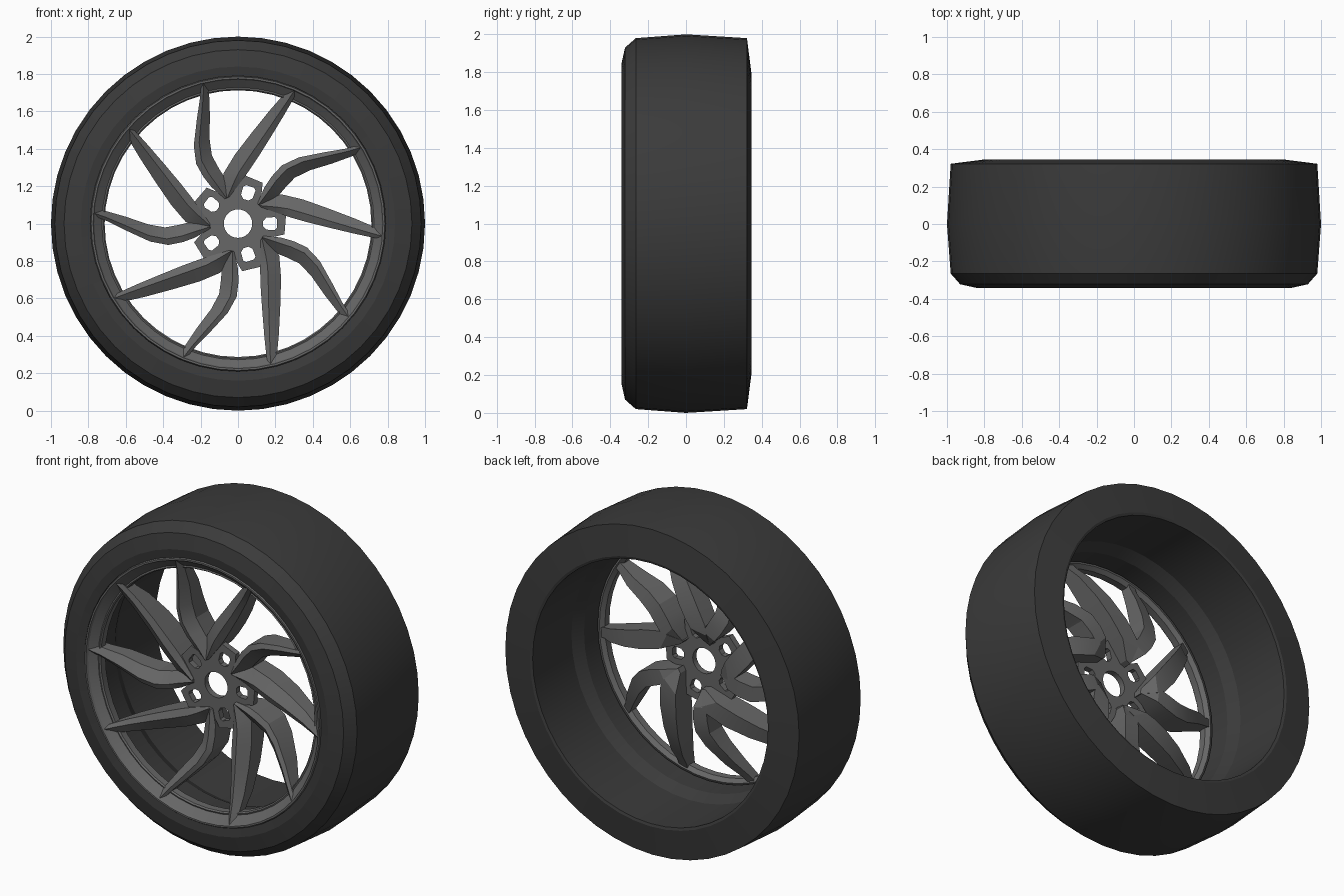
import bpy, bmesh, math
from mathutils import Vector

cube = bpy.data.objects.get("Cube")
if cube:
    bpy.data.objects.remove(cube, do_unlink=True)


def material(name, grey, rough):
    m = bpy.data.materials.new(name)
    m.use_nodes = True
    color = (grey, grey, grey, 1)
    m.diffuse_color = color
    bsdf = m.node_tree.nodes["Principled BSDF"]
    bsdf.inputs["Base Color"].default_value = color
    bsdf.inputs["Roughness"].default_value = rough
    return m


RUBBER = material("dark rubber", 0.043, 0.8)
METAL = material("grey metal", 0.135, 0.5)


def polar(r, deg, y):
    a = math.radians(deg)
    return Vector((r * math.cos(a), y, 1 + r * math.sin(a)))


def loft(bm, rings, closed):
    """Skin a list of equal point loops, closing the ends or the whole path."""
    loops = [[bm.verts.new(p) for p in ring] for ring in rings]
    pairs = list(zip(loops, loops[1:]))
    if closed:
        pairs.append((loops[-1], loops[0]))
    else:
        bm.faces.new(loops[0])
        bm.faces.new(loops[-1])
    for a, b in pairs:
        for i in range(len(a)):
            j = (i + 1) % len(a)
            bm.faces.new((a[i], a[j], b[j], b[i]))


def finish(bm, name, mat, angle):
    bmesh.ops.recalc_face_normals(bm, faces=bm.faces)
    mesh = bpy.data.meshes.new(name)
    bm.to_mesh(mesh)
    bm.free()
    mesh.materials.append(mat)
    ob = bpy.data.objects.new(name, mesh)
    bpy.context.collection.objects.link(ob)
    bpy.ops.object.select_all(action='DESELECT')
    ob.select_set(True)
    bpy.context.view_layer.objects.active = ob
    bpy.ops.object.shade_smooth_by_angle(angle=math.radians(angle))


def lathe(name, profile, mat, sides=48):
    bm = bmesh.new()
    loft(bm, [[polar(r, 360 * i / sides, y) for r, y in profile]
              for i in range(sides)], True)
    finish(bm, name, mat, 20)


# Tyre with its hollow, stepped inner barrel, as (radius, depth)
lathe("tyre", [(0.79, -0.335), (0.84, -0.342), (0.93, -0.322), (0.98, -0.265),
               (1.0, 0), (0.98, 0.322), (0.8, 0.345), (0.785, 0.34),
               (0.785, -0.03), (0.75, -0.1), (0.742, -0.22), (0.79, -0.24)], RUBBER)

# Rim ring with a thin lip and a sloping inner face
lathe("rim_ring", [(0.79, -0.325), (0.785, -0.342), (0.775, -0.342), (0.769, -0.33),
                   (0.728, -0.293), (0.72, -0.296), (0.713, -0.288), (0.713, -0.245),
                   (0.735, -0.225), (0.79, -0.25)], METAL)


# Spoke stations: radius, outer angle, inner angle, front depth, back depth
CURVED = [(0.15, 46, 36, -0.225, -0.12), (0.24, 54, 33, -0.23, -0.07),
          (0.31, 54.5, 37, -0.24, -0.07), (0.39, 53, 39, -0.25, -0.08),
          (0.48, 47.5, 36.5, -0.265, -0.11), (0.6, 39.5, 32.5, -0.285, -0.16),
          (0.7, 34.9, 30.7, -0.31, -0.22), (0.778, 32.8, 29.6, -0.335, -0.25)]
STRAIGHT = [(0.15, 36, 48, -0.225, -0.12), (0.23, 13, 40, -0.23, -0.07),
            (0.28, 7, 34, -0.235, -0.07), (0.37, 1.2, 20.5, -0.25, -0.08),
            (0.49, -2.6, 9.5, -0.265, -0.11), (0.63, -5, 2.3, -0.29, -0.17),
            (0.7, -5.7, -0.4, -0.31, -0.22), (0.778, -6.2, -2.8, -0.335, -0.25)]


def spoke(name, stations, turn):
    bm = bmesh.new()
    rings = []
    for r, outer, inner, front, back in stations:
        ridge = outer + 0.35 * (inner - outer)
        shoulder = front + 0.3 * (back - front)
        section = [(outer, back), (outer, front + 0.015), (ridge, front),
                   (inner, shoulder), (inner, back)]
        rings.append([polar(r, a + turn, y) for a, y in section])
    loft(bm, rings, False)
    finish(bm, name, METAL, 20)


for k in range(5):
    spoke(f"curved_spoke_{k + 1}", CURVED, 72 * k)
    spoke(f"straight_spoke_{k + 1}", STRAIGHT, 72 * k)


# Hub plate: lobed outline, centre bore and five bolt holes
curve = bpy.data.curves.new("hub", 'CURVE')
curve.dimensions = '2D'
curve.fill_mode = 'BOTH'
curve.extrude = 0.018


def outline(points):
    s = curve.splines.new('POLY')
    s.points.add(len(points) - 1)
    for p, (x, y) in zip(s.points, points):
        p.co = (x, y, 0, 1)
    s.use_cyclic_u = True


def on_circle(r, deg):
    a = math.radians(deg)
    return r * math.cos(a), r * math.sin(a)


outline([on_circle(r, 72 * k + a) for k in range(5)
         for r, a in ((0.17, -30), (0.2, -21), (0.255, -13), (0.262, 11),
                      (0.2, 21), (0.17, 30))])
outline([on_circle(0.076, 360 * i / 32) for i in range(32)])
for k in range(5):
    outline([on_circle(r, 72 * k + a) for r, a in
             ((0.135, -6), (0.155, -12), (0.2, -10), (0.21, -6),
              (0.21, 6), (0.2, 10), (0.155, 12), (0.135, 6))])

hub = bpy.data.objects.new("hub", curve)
hub.location = (0, -0.19, 1)
hub.rotation_euler.x = math.pi / 2
bpy.context.collection.objects.link(hub)
curve.materials.append(METAL)
bpy.ops.object.select_all(action='DESELECT')
hub.select_set(True)
bpy.context.view_layer.objects.active = hub
bpy.ops.object.convert(target='MESH')
bpy.ops.object.shade_smooth_by_angle(angle=math.radians(25))
